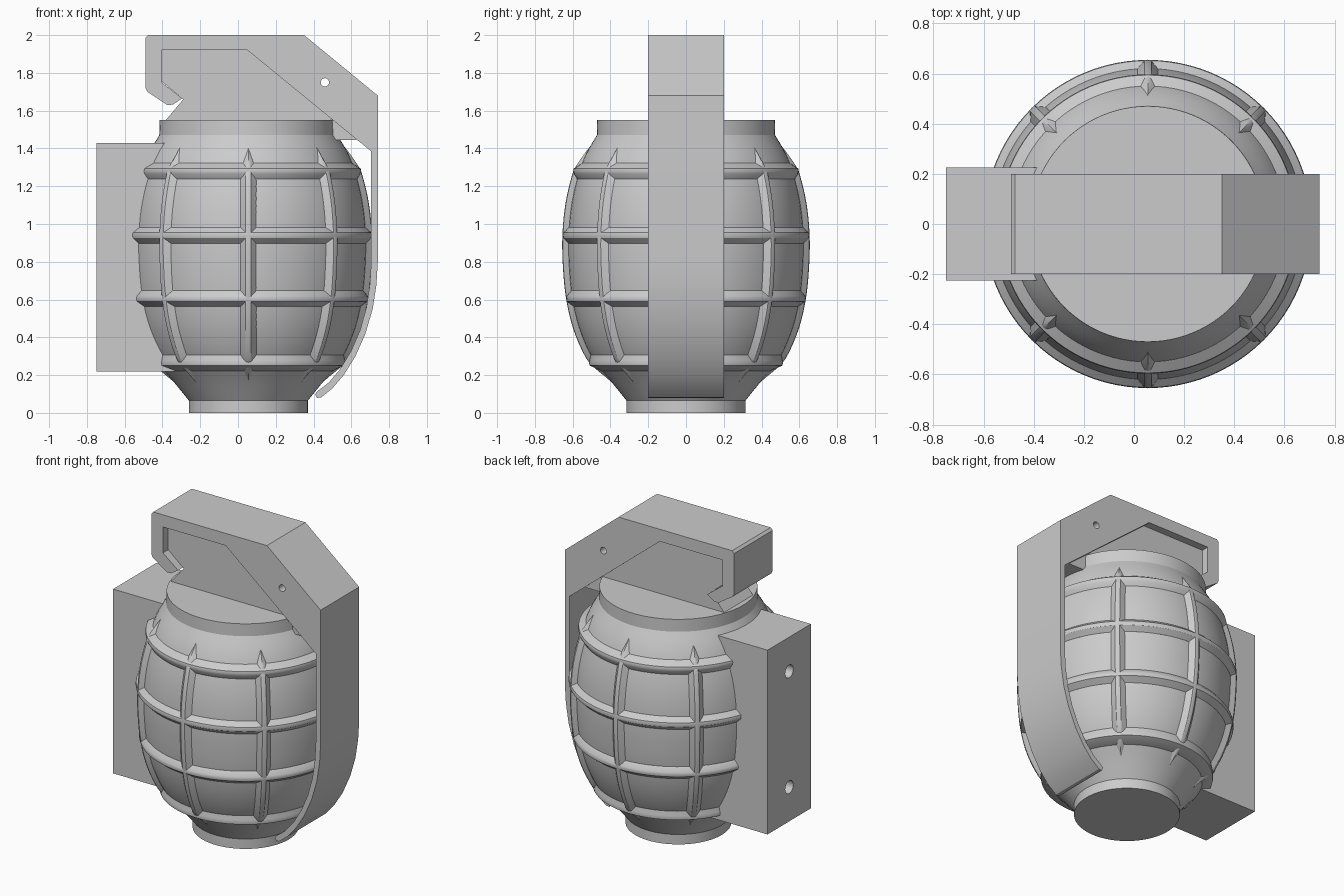
import bpy, bmesh, math
from mathutils import Matrix, Vector

if "Cube" in bpy.data.objects:
    bpy.data.objects.remove(bpy.data.objects["Cube"], do_unlink=True)

CX = 0.055          # axis of the round body
SEG = 96
GREY = (0.6, 0.6, 0.6, 1)
mat = bpy.data.materials.new("plain grey")
mat.use_nodes = True
mat.diffuse_color = GREY
mat.node_tree.nodes["Principled BSDF"].inputs["Base Color"].default_value = GREY


def finish(name, bm, angle=None):
    bmesh.ops.recalc_face_normals(bm, faces=bm.faces)
    me = bpy.data.meshes.new(name)
    bm.to_mesh(me)
    bm.free()
    me.materials.append(mat)
    ob = bpy.data.objects.new(name, me)
    bpy.context.collection.objects.link(ob)
    if angle:
        bpy.ops.object.select_all(action="DESELECT")
        ob.select_set(True)
        bpy.context.view_layer.objects.active = ob
        bpy.ops.object.shade_smooth_by_angle(angle=math.radians(angle))
    return ob


def loft(name, sections, closed, angle):
    """Bridge equal-length loops; close into a ring or cap the ends."""
    bm = bmesh.new()
    rows = [[bm.verts.new(p) for p in s] for s in sections]
    n = len(rows[0])
    pairs = list(zip(rows, rows[1:])) + ([(rows[-1], rows[0])] if closed else [])
    for a, b in pairs:
        for i in range(n):
            bm.faces.new((a[i], a[(i + 1) % n], b[(i + 1) % n], b[i]))
    if not closed:
        bm.faces.new(rows[0])
        bm.faces.new(rows[-1])
    return finish(name, bm, angle)


def circle(r, z):
    return [(CX + r * math.cos(math.tau * i / SEG), r * math.sin(math.tau * i / SEG), z)
            for i in range(SEG)]


def plate(name, outline, half, angle=None):
    """Extrude an x-z outline symmetrically along y."""
    bm = bmesh.new()
    face = bm.faces.new([bm.verts.new((x, -half, z)) for x, z in outline])
    out = bmesh.ops.extrude_face_region(bm, geom=[face])["geom"]
    bmesh.ops.translate(bm, vec=(0, 2 * half, 0),
                        verts=[v for v in out if isinstance(v, bmesh.types.BMVert)])
    return finish(name, bm, angle)


def drill(ob, holes, radius, depth, axis):
    """Cut round holes, then throw the cutters away."""
    for c in holes:
        bm = bmesh.new()
        turn = Vector((0, 0, 1)).rotation_difference(Vector(axis)).to_matrix().to_4x4()
        bmesh.ops.create_cone(bm, cap_ends=True, segments=24, radius1=radius, radius2=radius,
                              depth=depth, matrix=Matrix.Translation(c) @ turn)
        cutter = finish("hole_cutter", bm)
        cutter.hide_render = True
        mod = ob.modifiers.new("hole", "BOOLEAN")
        mod.operation, mod.solver, mod.object = "DIFFERENCE", "EXACT", cutter
        bpy.context.view_layer.objects.active = ob
        bpy.ops.object.modifier_apply(modifier=mod.name)
        bpy.data.objects.remove(cutter, do_unlink=True)


# Barrel-shaped body: smooth bulge through a few (height, radius) knots
knots = [(0.065, 0.315), (0.17, 0.4), (0.27, 0.485), (0.43, 0.56), (0.6, 0.602), (0.78, 0.62),
         (0.95, 0.622), (1.12, 0.604), (1.28, 0.565), (1.38, 0.525), (1.47, 0.472)]


def body_radius(z):
    """Catmull-Rom through the knots."""
    i = max(k for k in range(len(knots) - 1) if knots[k][0] <= z or k == 0)
    (z1, r1), (z2, r2) = knots[i], knots[i + 1]
    z0, r0 = knots[max(i - 1, 0)]
    z3, r3 = knots[min(i + 2, len(knots) - 1)]
    t, d = (z - z1) / (z2 - z1), z2 - z1
    m1, m2 = (r2 - r0) / (z2 - z0) * d, (r3 - r1) / (z3 - z1) * d
    return ((2 * t**3 - 3 * t**2 + 1) * r1 + (t**3 - 2 * t**2 + t) * m1
            + (3 * t**2 - 2 * t**3) * r2 + (t**3 - t**2) * m2)


STEPS = 36
levels = [0.065 + (1.47 - 0.065) * i / STEPS for i in range(STEPS + 1)]
sections = [circle(0.315, 0)] + [circle(body_radius(z), z) for z in levels] + [circle(0.47, 1.55)]
loft("body", sections, False, 25)

# Horizontal raised bands
RISE, HALF = 0.032, 0.042
for k, zc in enumerate((0.265, 0.605, 0.94, 1.28)):
    top = body_radius(zc) + RISE
    prof = [(body_radius(zc - HALF) - 0.03, zc - HALF), (body_radius(zc - HALF), zc - HALF),
            (top - 0.003, zc - 0.014), (top, zc), (top - 0.003, zc + 0.014),
            (body_radius(zc + HALF), zc + HALF), (body_radius(zc + HALF) - 0.03, zc + HALF)]
    loft(f"band_{k + 1}", [circle(r, z) for r, z in prof], True, 30)

# Vertical ribs, tapering to points at both ends
Z0, Z1 = 0.165, 1.405
for k in range(8):
    ca, sa = math.cos(k * math.pi / 4), math.sin(k * math.pi / 4)
    rows = []
    for i in range(41):
        z = Z0 + (Z1 - Z0) * i / 40
        f = max(0.02, min(1, (z - Z0) / 0.1, (Z1 - z) / 0.12))
        r, w = body_radius(z), HALF * f
        prof = [(r - 0.03, -w), (r - 0.002, -w), (r + RISE * f - 0.003, -w / 3), (r + RISE * f, 0),
                (r + RISE * f - 0.003, w / 3), (r - 0.002, w), (r - 0.03, w)]
        rows.append([(CX + p * ca - q * sa, p * sa + q * ca, z) for p, q in prof])
    loft(f"rib_{k + 1}", rows, False, 30)

# Side mounting block with two holes
block = plate("mounting_block", [(-0.75, 0.22), (-0.25, 0.22), (-0.25, 1.43), (-0.75, 1.43)], 0.225)
drill(block, [(-0.75, 0, 0.445), (-0.75, 0, 1.205)], 0.042, 0.3, (1, 0, 0))

# Head block on top of the neck, narrower than the lever
plate("head_block", [(-0.39, 1.54), (-0.29, 1.66), (-0.41, 1.76), (-0.41, 1.93), (0.06, 1.93),
                     (0.64, 1.455), (0.625, 1.445), (0.5, 1.445), (0.49, 1.54)], 0.15)

# Lever: hooked top, sloped shoulder and long curved tail
lever = plate("lever", [
    (-0.475, 2.0), (0.35, 2.0), (0.74, 1.68), (0.74, 0.8), (0.733, 0.68), (0.713, 0.55), (0.675, 0.42),
    (0.622, 0.3), (0.56, 0.2), (0.5, 0.13), (0.44, 0.082), (0.418, 0.079), (0.408, 0.1), (0.425, 0.118),
    (0.48, 0.16), (0.54, 0.23), (0.6, 0.33), (0.647, 0.44), (0.68, 0.56), (0.698, 0.68), (0.705, 0.8),
    (0.705, 1.385), (0.625, 1.45), (0.05, 1.92), (-0.405, 1.92), (-0.405, 1.75), (-0.295, 1.665),
    (-0.345, 1.632), (-0.375, 1.63), (-0.48, 1.7), (-0.49, 1.72), (-0.49, 1.985)], 0.2, 22)
drill(lever, [(0.46, 0, 1.75)], 0.022, 1.0, (0, 1, 0))
